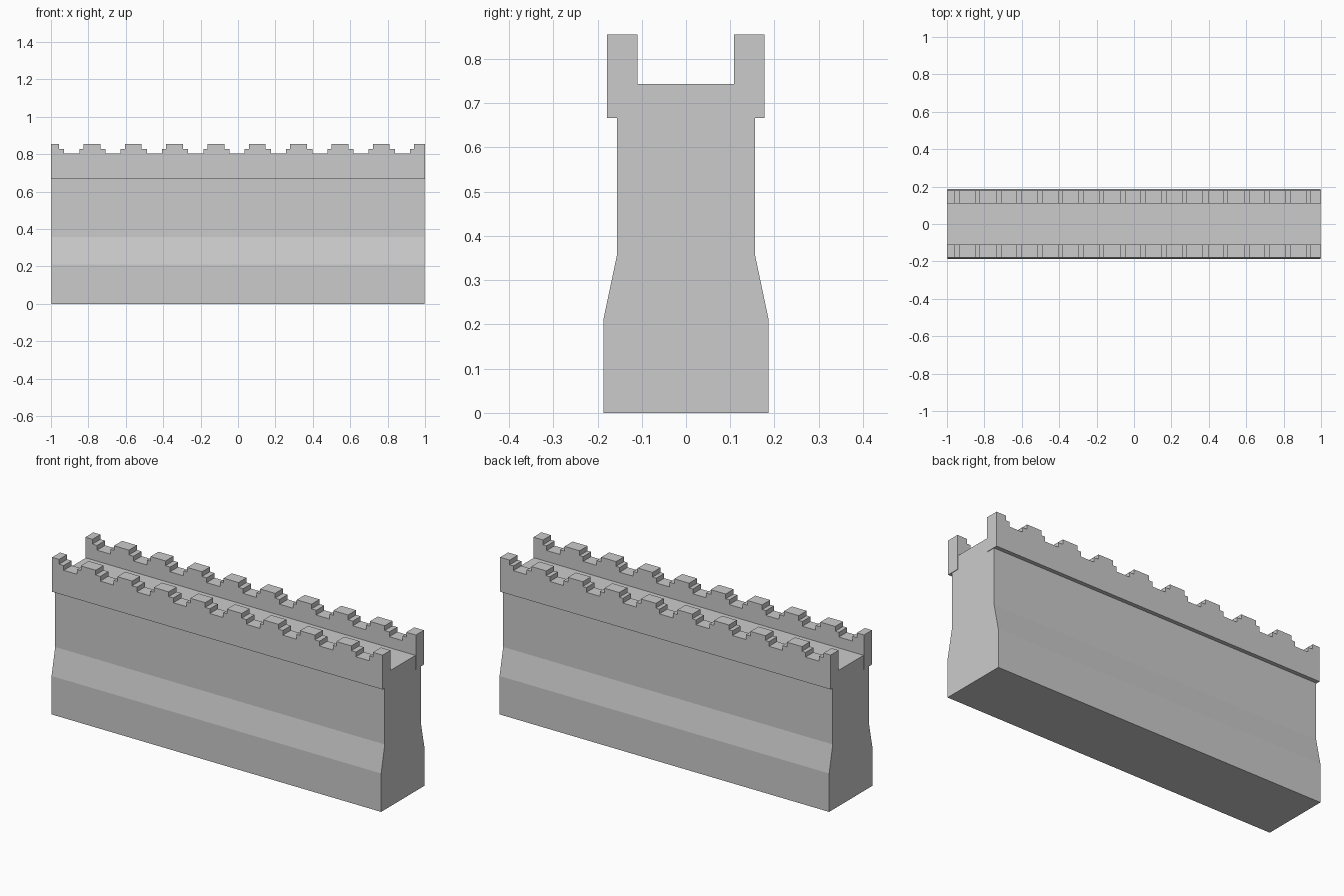
import bpy, bmesh
from mathutils import Vector

if "Cube" in bpy.data.objects:
    bpy.data.objects.remove(bpy.data.objects["Cube"])


def extrude_profile(name, points, offset):
    """Closed flat outline pushed along offset into a solid."""
    bm = bmesh.new()
    face = bm.faces.new([bm.verts.new(p) for p in points])
    result = bmesh.ops.extrude_face_region(bm, geom=[face])
    moved = [g for g in result["geom"] if isinstance(g, bmesh.types.BMVert)]
    bmesh.ops.translate(bm, verts=moved, vec=Vector(offset))
    bmesh.ops.recalc_face_normals(bm, faces=bm.faces)
    mesh = bpy.data.meshes.new(name)
    bm.to_mesh(mesh)
    bm.free()
    obj = bpy.data.objects.new(name, mesh)
    bpy.context.collection.objects.link(obj)
    return obj


# Wall body: wide plinth, sloped shoulder, upright shaft and walkway
half = [(0.187, 0), (0.187, 0.21), (0.156, 0.357), (0.156, 0.743)]
section = half + [(-y, z) for y, z in reversed(half)]
HALF_WALL = 0.997
extrude_profile("wall_body", [(-HALF_WALL, y, z) for y, z in section],
                (2 * HALF_WALL, 0, 0))

# Stepped battlement outline, cut off by the wall ends
BOTTOM, LOW, MID, TOP = 0.667, 0.803, 0.829, 0.855
FIRST, PITCH, COUNT = -1.002, 0.221, 10
outline = [(-1, BOTTOM), (-1, TOP)]
for i in range(COUNT):
    c = FIRST + i * PITCH
    if i > 0:
        outline += [(c - 0.067, LOW), (c - 0.067, MID),
                    (c - 0.045, MID), (c - 0.045, TOP)]
    if i < COUNT - 1:
        outline += [(c + 0.045, TOP), (c + 0.045, MID),
                    (c + 0.073, MID), (c + 0.073, LOW)]
outline += [(1, TOP), (1, BOTTOM)]

# Front and back parapets overhanging the shaft
for name, y in (("front_parapet", -0.179), ("back_parapet", 0.109)):
    extrude_profile(name, [(x, y, z) for x, z in outline], (0, 0.069, 0))
